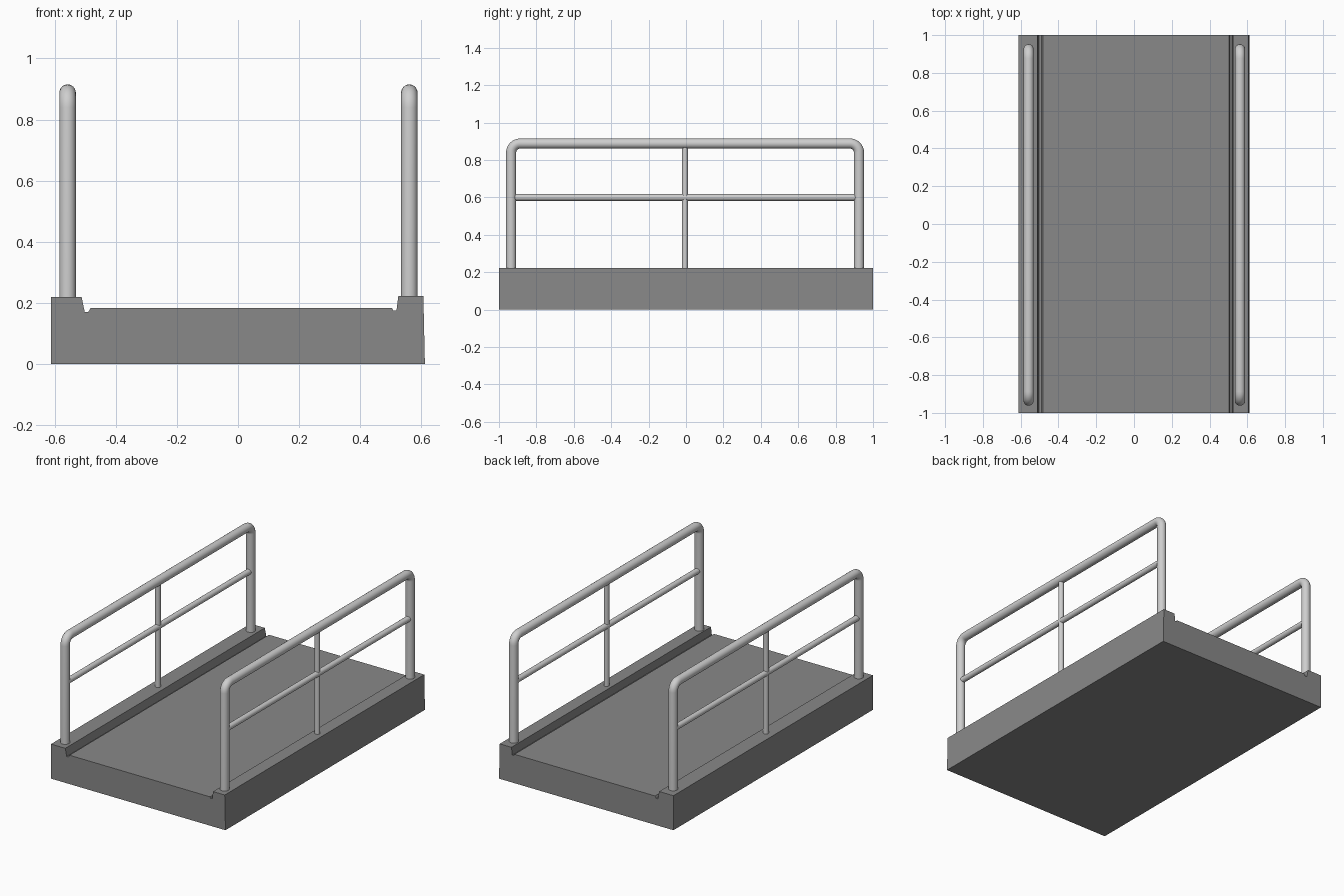
import bpy, bmesh, math
from mathutils import Vector

cube = bpy.data.objects.get("Cube")
if cube:
    bpy.data.objects.remove(cube, do_unlink=True)


def material(name, value):
    mat = bpy.data.materials.new(name)
    mat.use_nodes = True
    color = (value, value, value, 1)
    mat.diffuse_color = color
    mat.node_tree.nodes["Principled BSDF"].inputs["Base Color"].default_value = color
    return mat


concrete = material("grey concrete", 0.25)
steel = material("light steel", 0.62)


def finish(name, bm, mat, smooth):
    bmesh.ops.recalc_face_normals(bm, faces=bm.faces)
    mesh = bpy.data.meshes.new(name)
    bm.to_mesh(mesh)
    bm.free()
    mesh.materials.append(mat)
    obj = bpy.data.objects.new(name, mesh)
    bpy.context.collection.objects.link(obj)
    if smooth:
        bpy.ops.object.select_all(action="DESELECT")
        obj.select_set(True)
        bpy.context.view_layer.objects.active = obj
        bpy.ops.object.shade_smooth_by_angle(angle=math.radians(40))
    return obj


def tube(name, path, radius, sides=24):
    """Sweep a round section along a path lying in a plane of constant x."""
    bm = bmesh.new()
    across = Vector((1, 0, 0))
    points = [Vector(p) for p in path]
    rings = []
    for i, p in enumerate(points):
        along = (points[min(i + 1, len(points) - 1)] - points[max(i - 1, 0)]).normalized()
        up = across.cross(along)
        angles = [math.tau * k / sides for k in range(sides)]
        rings.append([bm.verts.new(p + radius * (math.cos(a) * across + math.sin(a) * up))
                      for a in angles])
    for a, b in zip(rings, rings[1:]):
        for k in range(sides):
            n = (k + 1) % sides
            bm.faces.new((a[k], a[n], b[n], b[k]))
    bm.faces.new(rings[0])
    bm.faces.new(rings[-1])
    return finish(name, bm, steel, True)


# Bridge deck: section with raised kerbs and drainage grooves, extruded along y
section = [(-0.612, 0), (0.612, 0), (0.607, 0.222), (0.525, 0.222),
           (0.519, 0.174), (0.509, 0.174), (0.504, 0.183), (-0.483, 0.183),
           (-0.49, 0.17), (-0.502, 0.17), (-0.512, 0.219), (-0.612, 0.219)]
bm = bmesh.new()
front = bm.faces.new([bm.verts.new((x, -1, z)) for x, z in section])
extruded = bmesh.ops.extrude_face_region(bm, geom=[front], use_keep_orig=True)
moved = [v for v in extruded["geom"] if isinstance(v, bmesh.types.BMVert)]
bmesh.ops.translate(bm, verts=moved, vec=(0, 2, 0))
finish("bridge_deck", bm, concrete, False)

# Railings: bent handrail with end posts, a middle rail and a slim centre post
FRONT, BACK, BASE, TOP, BEND = -0.935, 0.925, 0.2, 0.888, 0.048
for side, x in (("right", -0.558), ("left", 0.561)):
    path = [(x, FRONT, BASE)]
    for y, start, direction in ((FRONT + BEND, 180, -1), (BACK - BEND, 90, -1)):
        for step in range(9):
            a = math.radians(start + direction * 90 * step / 8)
            path.append((x, y + BEND * math.cos(a), TOP - BEND + BEND * math.sin(a)))
    path.append((x, BACK, BASE))
    tube(side + "_handrail", path, 0.027)
    tube(side + "_middle_rail", [(x, FRONT, 0.6), (x, BACK, 0.6)], 0.018)
    tube(side + "_centre_post", [(x, -0.005, BASE), (x, -0.005, TOP)], 0.016)
